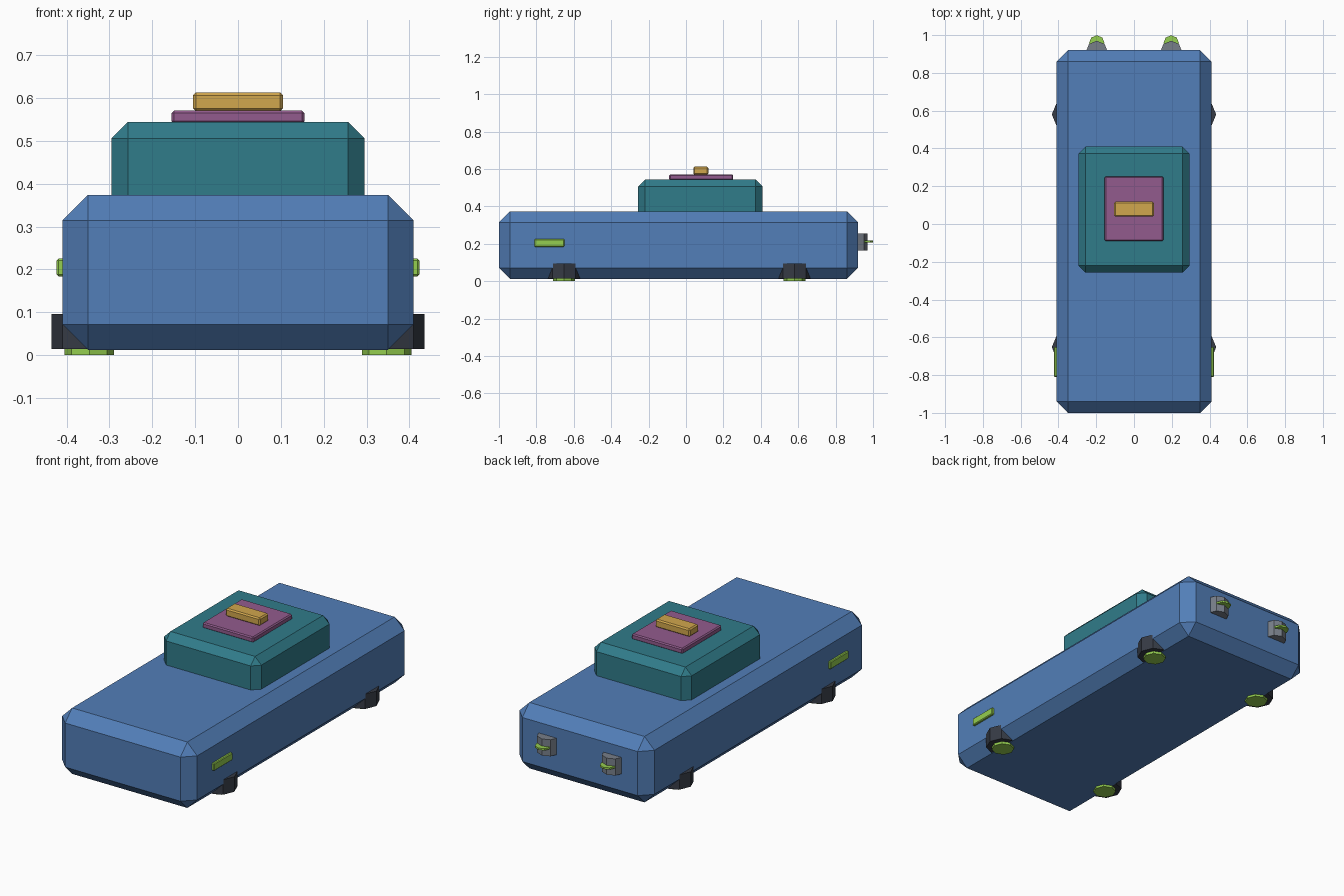
import bpy
import bmesh
from mathutils import Vector

cube = bpy.data.objects.get("Cube")
if cube:
    bpy.data.objects.remove(cube, do_unlink=True)


def material(name, rgb):
    mat = bpy.data.materials.new(name)
    mat.use_nodes = True
    color = (*rgb, 1.0)
    mat.diffuse_color = color
    mat.node_tree.nodes["Principled BSDF"].inputs["Base Color"].default_value = color
    return mat


blue = material("blue", (0.085, 0.21, 0.48))
teal = material("teal", (0.03, 0.20, 0.255))
purple = material("purple", (0.29, 0.105, 0.27))
gold = material("gold", (0.64, 0.385, 0.075))
green = material("lime green", (0.30, 0.62, 0.08))
dark = material("charcoal", (0.037, 0.044, 0.06))
grey = material("grey", (0.185, 0.21, 0.25))


def finish(bm, name, mat):
    mesh = bpy.data.meshes.new(name)
    bm.to_mesh(mesh)
    bm.free()
    mesh.materials.append(mat)
    obj = bpy.data.objects.new(name, mesh)
    bpy.context.scene.collection.objects.link(obj)
    return obj


def box(name, mat, low, high, bevel):
    """Chamfered block between two opposite corners."""
    low, high = Vector(low), Vector(high)
    bm = bmesh.new()
    bmesh.ops.create_cube(bm, size=1)
    bmesh.ops.scale(bm, vec=high - low, verts=bm.verts)
    bmesh.ops.translate(bm, vec=(low + high) / 2, verts=bm.verts)
    bmesh.ops.bevel(bm, geom=bm.edges[:], offset=bevel, segments=1,
                    profile=0.5, affect='EDGES')
    return finish(bm, name, mat)


def octagon(name, mat, x, y, radius, bottom, top):
    """Upright eight-sided cylinder with corners on the x and y axes."""
    bm = bmesh.new()
    bmesh.ops.create_cone(bm, cap_ends=True, segments=8, radius1=radius,
                          radius2=radius, depth=top - bottom)
    bmesh.ops.translate(bm, vec=(x, y, (bottom + top) / 2), verts=bm.verts)
    return finish(bm, name, mat)


# Main body, cabin and roof stack
box("body", blue, (-0.41, -1.0, 0.012), (0.41, 0.92, 0.374), 0.06)
box("cabin", teal, (-0.295, -0.257, 0.30), (0.295, 0.41, 0.544), 0.038)
box("roof_plate", purple, (-0.155, -0.09, 0.54), (0.155, 0.252, 0.571), 0.006)
box("roof_bar", gold, (-0.105, 0.039, 0.569), (0.105, 0.119, 0.613), 0.007)

for side, s in (("left", 1), ("right", -1)):
    # Feet with flat pads underneath
    for end, y in (("front", -0.652), ("rear", 0.58)):
        octagon(f"{end}_{side}_foot", dark, s * 0.347, y, 0.088, 0.014, 0.096)
        octagon(f"{end}_{side}_pad", green, s * 0.347, y, 0.058, 0.0, 0.018)

    # Marker strip on the flank
    x_in, x_out = sorted((s * 0.395, s * 0.423))
    box(f"{side}_marker", green, (x_in, -0.81, 0.184), (x_out, -0.65, 0.225), 0.004)

    # Rear housing with a thin disc sticking out
    octagon(f"rear_{side}_housing", grey, s * 0.197, 0.912, 0.058, 0.165, 0.256)
    octagon(f"rear_{side}_disc", green, s * 0.197, 0.958, 0.041, 0.207, 0.217)
